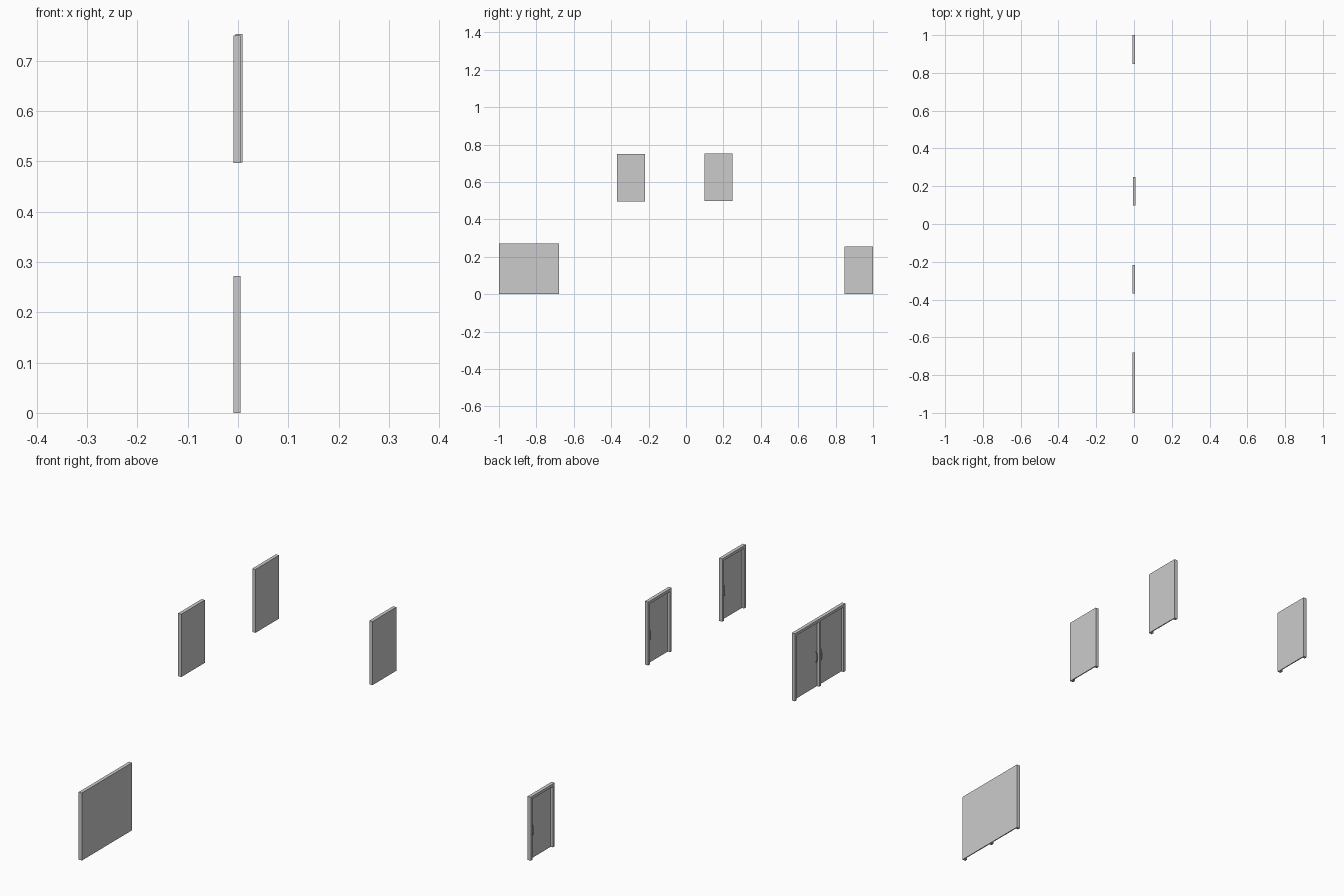
import bpy, bmesh

if "Cube" in bpy.data.objects:
    bpy.data.objects.remove(bpy.data.objects["Cube"])

DEPTH = 0.014      # total depth of a door
PANEL = 0.004      # thickness of the flat leaf on the +x side
JAMB = 0.011       # width of frame members


def extrude_profile(name, pts, x0, x1):
    """Extrude a closed (y, z) outline from x0 to x1."""
    bm = bmesh.new()
    face = bm.faces.new([bm.verts.new((x0, y, z)) for y, z in pts])
    geom = bmesh.ops.extrude_face_region(bm, geom=[face])["geom"]
    verts = [v for v in geom if isinstance(v, bmesh.types.BMVert)]
    bmesh.ops.translate(bm, verts=verts, vec=(x1 - x0, 0, 0))
    bmesh.ops.recalc_face_normals(bm, faces=bm.faces)
    mesh = bpy.data.meshes.new(name)
    bm.to_mesh(mesh)
    bm.free()
    ob = bpy.data.objects.new(name, mesh)
    bpy.context.collection.objects.link(ob)
    return ob


def handle(name, x, y, z, length):
    """Bowed pull handle standing off the leaf towards -x."""
    h = length / 2
    path = [(0.001, -h), (-0.004, -h), (-0.0065, -h * 0.6),
            (-0.0065, h * 0.6), (-0.004, h), (0.001, h)]
    cu = bpy.data.curves.new(name, "CURVE")
    cu.dimensions = "3D"
    cu.bevel_depth = 0.0017
    cu.bevel_resolution = 1
    cu.use_fill_caps = True
    sp = cu.splines.new("POLY")
    sp.points.add(len(path) - 1)
    for p, (dx, dz) in zip(sp.points, path):
        p.co = (x + dx, y, z + dz, 1)
    ob = bpy.data.objects.new(name, cu)
    bpy.context.collection.objects.link(ob)


def door(name, x0, y0, y1, z0, z1, leaves=1):
    """Frame open at the bottom, flush leaf behind it, a handle per leaf."""
    x1 = x0 + DEPTH
    xp = x1 - PANEL
    top = z1 - JAMB
    mid = (y0 + y1) / 2

    # frame: outline with one opening per leaf
    if leaves == 1:
        openings = [(y0 + JAMB, y1 - JAMB)]
    else:
        openings = [(y0 + JAMB, mid - JAMB / 2), (mid + JAMB / 2, y1 - JAMB)]
    pts = [(y0, z1), (y0, z0)]
    for a, b in openings:
        pts += [(a, z0), (a, top), (b, top), (b, z0)]
    pts += [(y1, z0), (y1, z1)]
    extrude_profile(name + "_frame", pts, x0, xp)

    # leaf
    extrude_profile(name + "_leaf", [(y0, z0), (y1, z0), (y1, z1), (y0, z1)], xp, x1)

    # handles
    hz = z0 + 0.115
    if leaves == 1:
        handle(name + "_handle", xp, y1 - JAMB - 0.008, hz, 0.04)
    else:
        for side, s in (("left", 1), ("right", -1)):
            handle(f"{name}_{side}_handle", xp, mid + s * (JAMB / 2 + 0.009), hz + 0.005, 0.04)


door("double_door", -0.009, -1.0, -0.68, 0.0, 0.272, leaves=2)
door("upper_door_a", -0.009, -0.368, -0.218, 0.497, 0.75)
door("upper_door_b", -0.005, 0.098, 0.248, 0.498, 0.753)
door("single_door", -0.009, 0.848, 1.0, 0.0, 0.256)
